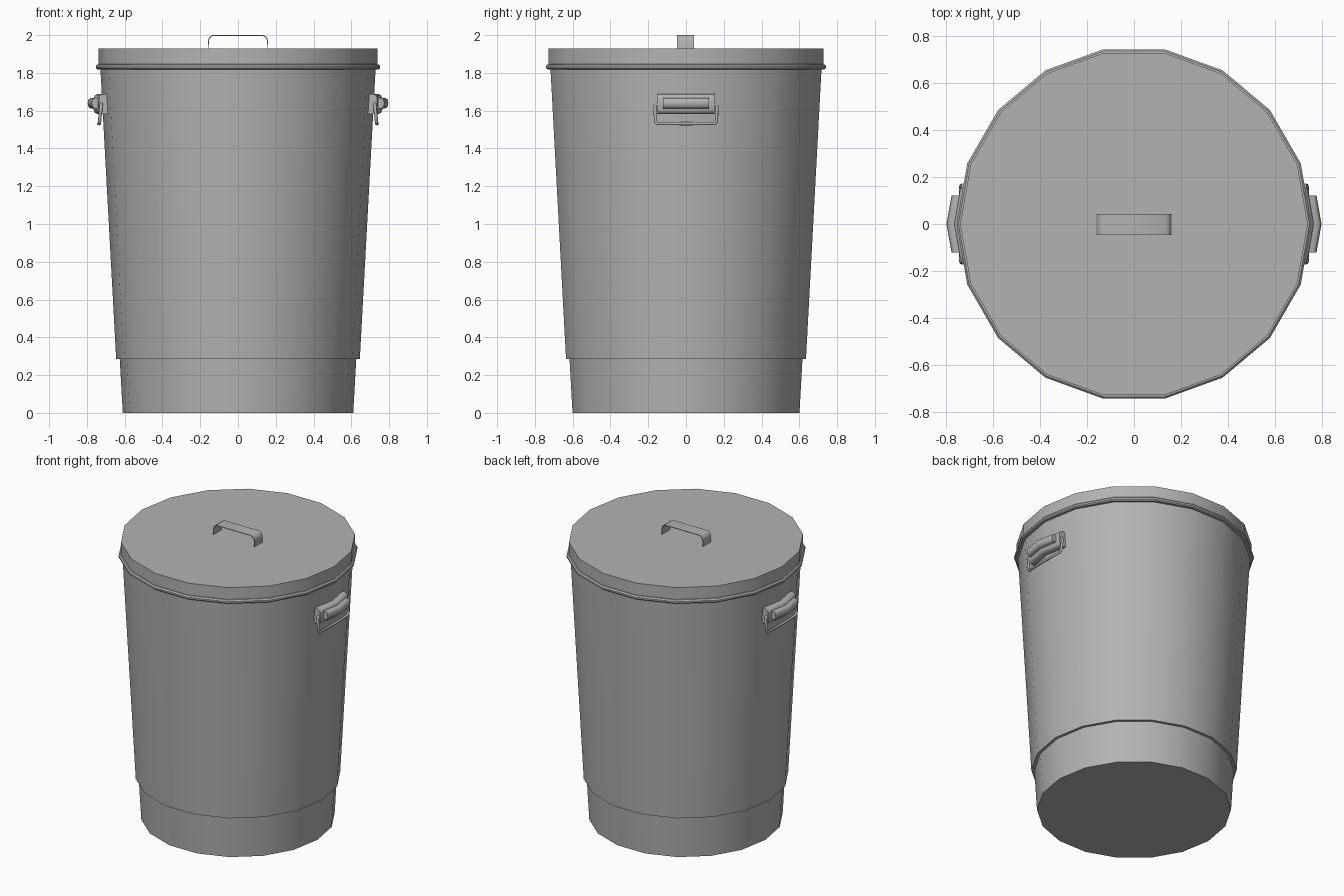
import bpy, bmesh, math

if "Cube" in bpy.data.objects:
    bpy.data.objects.remove(bpy.data.objects["Cube"])

SIDES = 18
BEND = math.tan(math.radians(10))  # slope of the wall facets beside each handle

# Dark grey metal
METAL = bpy.data.materials.new("dark_metal")
METAL.diffuse_color = (0.45, 0.45, 0.45, 1)
METAL.use_nodes = True
METAL.node_tree.nodes["Principled BSDF"].inputs["Base Color"].default_value = METAL.diffuse_color


def finish(name, bm, angle=30):
    bmesh.ops.recalc_face_normals(bm, faces=bm.faces)
    mesh = bpy.data.meshes.new(name)
    bm.to_mesh(mesh)
    bm.free()
    mesh.materials.append(METAL)
    ob = bpy.data.objects.new(name, mesh)
    bpy.context.collection.objects.link(ob)
    bpy.ops.object.select_all(action='DESELECT')
    ob.select_set(True)
    bpy.context.view_layer.objects.active = ob
    bpy.ops.object.shade_smooth_by_angle(angle=math.radians(angle))
    return ob


def skin(bm, rings):
    """Bridge successive rings of points and cap both ends."""
    vs = [[bm.verts.new(p) for p in r] for r in rings]
    n = len(vs[0])
    for a, b in zip(vs, vs[1:]):
        for i in range(n):
            j = (i + 1) % n
            bm.faces.new((a[i], a[j], b[j], b[i]))
    bm.faces.new(vs[0])
    bm.faces.new(vs[-1])


def lathe(name, profile):
    bm = bmesh.new()
    turn = [2 * math.pi * i / SIDES for i in range(SIDES)]
    skin(bm, [[(r * math.cos(a), r * math.sin(a), z) for a in turn]
              for r, z in profile])
    return finish(name, bm)


def bent_bar(name, side, profile, stations):
    """Sweep an x,z profile along y, bent at y = 0 to follow the wall.
    Each station is (y, scale of the profile about its own back edge)."""
    bm = bmesh.new()
    x0 = min(x for x, z in profile)
    zc = sum(z for x, z in profile) / len(profile)
    skin(bm, [[(side * (x0 + (x - x0) * s - abs(y) * BEND), y, zc + (z - zc) * s)
               for x, z in profile] for y, s in stations])
    return finish(name, bm, 50)


def wire(name, points, radius):
    cu = bpy.data.curves.new(name, 'CURVE')
    cu.dimensions = '3D'
    cu.bevel_depth = radius
    cu.bevel_resolution = 1
    cu.materials.append(METAL)
    sp = cu.splines.new('POLY')
    sp.points.add(len(points) - 1)
    for p, co in zip(sp.points, points):
        p.co = (*co, 1)
    sp.use_cyclic_u = True
    ob = bpy.data.objects.new(name, cu)
    bpy.context.collection.objects.link(ob)


# Can: recessed base, tapered wall, lid with rolled rim
lathe("base", [(0.610, 0), (0.627, 0.30)])
lathe("wall", [(0.62, 0.285), (0.645, 0.285), (0.729, 1.83)])
lathe("lid", [(0.72, 1.819), (0.745, 1.819), (0.753, 1.826), (0.753, 1.837),
              (0.745, 1.845), (0.738, 1.846), (0.738, 1.928)])

# Lid handle: thin bent strap
outer = [(-0.16, 1.925), (-0.158, 1.97), (-0.153, 1.988), (-0.136, 2.0)]
outer += [(-x, z) for x, z in reversed(outer)]
inner = [(x * 0.975, z - (0.004 if z > 1.95 else 0)) for x, z in outer]
bm = bmesh.new()
strips = [[bm.verts.new((x, y, z)) for x, z in line]
          for line, y in ((outer, -0.047), (outer, 0.042), (inner, 0.042), (inner, -0.047))]
for k in range(4):
    a, b = strips[k], strips[(k + 1) % 4]
    for i in range(len(a) - 1):
        bm.faces.new((a[i], a[i + 1], b[i + 1], b[i]))
finish("lid_handle", bm, 50)

# Side handles: bracket, rounded grip and hanging wire bail
for side, label in ((-1, "left"), (1, "right")):
    bent_bar(label + "_bracket", side,
             [(0.70, 1.582), (0.745, 1.582), (0.758, 1.590), (0.764, 1.605),
              (0.764, 1.665), (0.758, 1.680), (0.745, 1.688), (0.70, 1.688)],
             [(-0.152, 1), (0, 1), (0.152, 1)])
    bent_bar(label + "_grip", side,
             [(0.715, 1.612), (0.780, 1.612), (0.792, 1.62), (0.796, 1.64),
              (0.792, 1.660), (0.780, 1.668), (0.715, 1.668)],
             [(-0.122, 1), (0, 1), (0.122, 1)])
    half = [(0.12, 1.635, 0.724), (0.154, 1.635, 0.724), (0.165, 1.624, 0.725),
            (0.162, 1.542, 0.733), (0.152, 1.531, 0.733), (0, 1.531, 0.737)]
    loop = [(side * x, y, z) for y, z, x in half]
    loop += [(side * x, -y, z) for y, z, x in reversed(half[:-1])]
    wire(label + "_bail", loop, 0.009)
